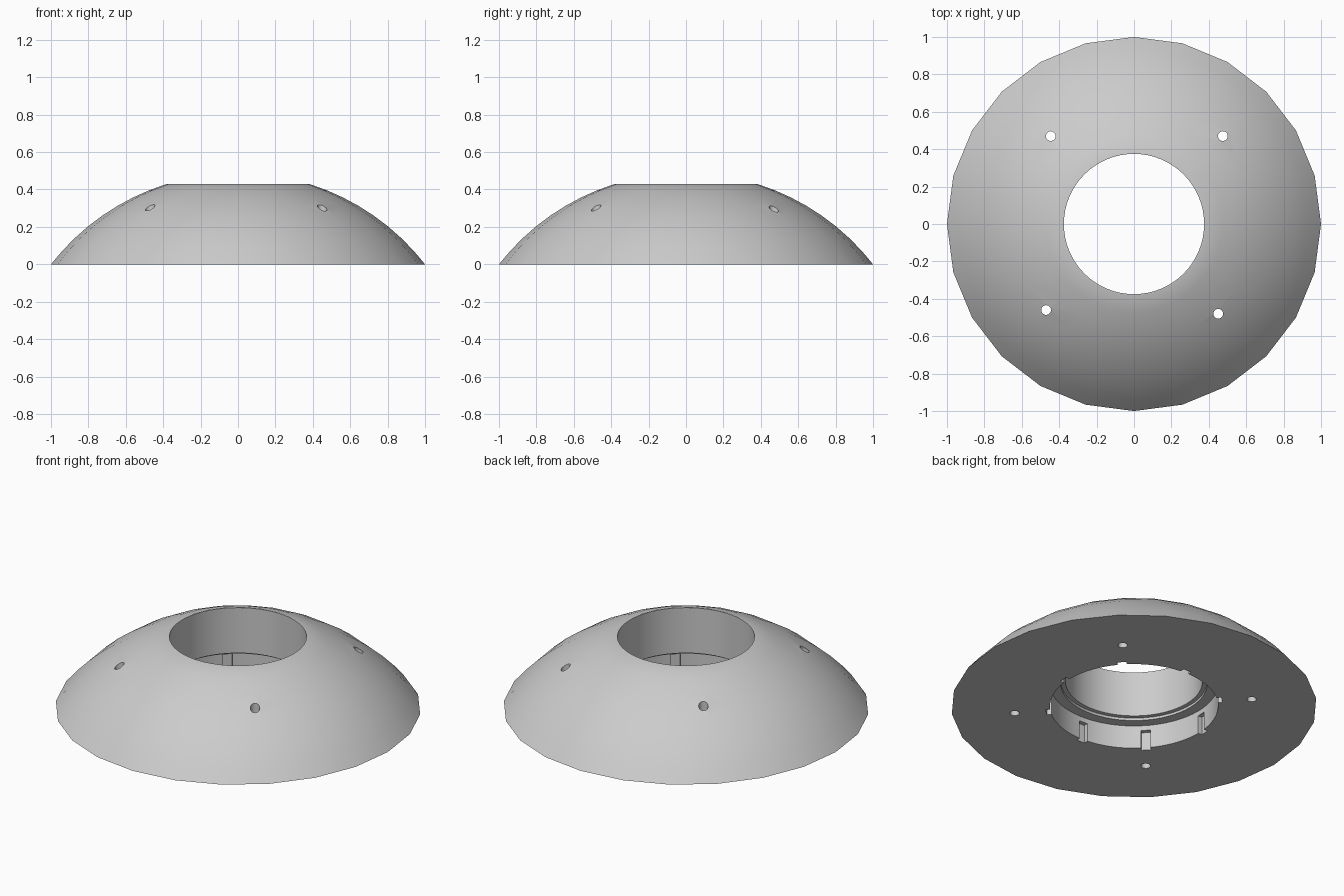
import bpy, bmesh, math
from mathutils import Matrix

if "Cube" in bpy.data.objects:
    bpy.data.objects.remove(bpy.data.objects["Cube"])

grey = bpy.data.materials.new("light_grey")
grey.diffuse_color = (0.6, 0.6, 0.6, 1)
grey.use_nodes = True
grey.node_tree.nodes["Principled BSDF"].inputs["Base Color"].default_value = grey.diffuse_color


def add_object(name, bm):
    bmesh.ops.recalc_face_normals(bm, faces=bm.faces)
    mesh = bpy.data.meshes.new(name)
    bm.to_mesh(mesh)
    bm.free()
    ob = bpy.data.objects.new(name, mesh)
    bpy.context.collection.objects.link(ob)
    mesh.materials.append(grey)
    return ob


def cut(target, bm):
    """Subtract a bmesh from the target and discard the cutter."""
    cutter = add_object("cutter", bm)
    mod = target.modifiers.new("cut", 'BOOLEAN')
    mod.operation = 'DIFFERENCE'
    mod.solver = 'EXACT'
    mod.object = cutter
    bpy.context.view_layer.objects.active = target
    bpy.ops.object.modifier_apply(modifier=mod.name)
    bpy.data.objects.remove(cutter)


def cylinder(bm, r, z0, z1, x=0, y=0, n=64):
    bmesh.ops.create_cone(bm, cap_ends=True, segments=n, radius1=r, radius2=r, depth=z1 - z0,
                          matrix=Matrix.Translation((x, y, (z0 + z1) / 2)))
    return bm


# Domed body: 24-sided spherical cap with a flat top
SIDES, RINGS = 24, 8
CZ, R = -0.78, math.hypot(1, 0.78)
a0, a1 = math.asin(1 / R), math.asin(0.384 / R)
bm = bmesh.new()
rings = []
for i in range(RINGS + 1):
    a = a0 + (a1 - a0) * i / RINGS
    r, z = R * math.sin(a), CZ + R * math.cos(a)
    rings.append([bm.verts.new((r * math.cos(t), r * math.sin(t), 0 if i == 0 else z))
                  for t in (2 * math.pi * k / SIDES for k in range(SIDES))])
for low, high in zip(rings, rings[1:]):
    for k in range(SIDES):
        j = (k + 1) % SIDES
        bm.faces.new((low[k], low[j], high[j], high[k]))
bm.faces.new(rings[0][::-1])
bm.faces.new(rings[-1])
dome = add_object("domed_ring", bm)

# Central bore, small step and wide recess underneath
cut(dome, cylinder(bmesh.new(), 0.375, -0.1, 0.6))
cut(dome, cylinder(bmesh.new(), 0.40, -0.1, 0.155))
cut(dome, cylinder(bmesh.new(), 0.46, -0.1, 0.14))

# Eight slots around the recess wall
bm = bmesh.new()
for k in range(8):
    turn = Matrix.Rotation(math.radians(42 + 45 * k), 4, 'Z')
    bmesh.ops.create_cube(bm, size=1, matrix=turn @ Matrix.Translation((0.445, 0, 0.03))
                          @ Matrix.Diagonal((0.08, 0.052, 0.16, 1)))
cut(dome, bm)

# Four vertical screw holes
bm = bmesh.new()
for x, y in ((-0.445, 0.47), (0.475, 0.47), (0.45, -0.48), (-0.47, -0.46)):
    cylinder(bm, 0.026, -0.1, 0.6, x, y, 20)
cut(dome, bm)

# Smooth shading with crisp edges
bpy.ops.object.select_all(action='DESELECT')
dome.select_set(True)
bpy.context.view_layer.objects.active = dome
bpy.ops.object.shade_smooth_by_angle(angle=math.radians(30))
